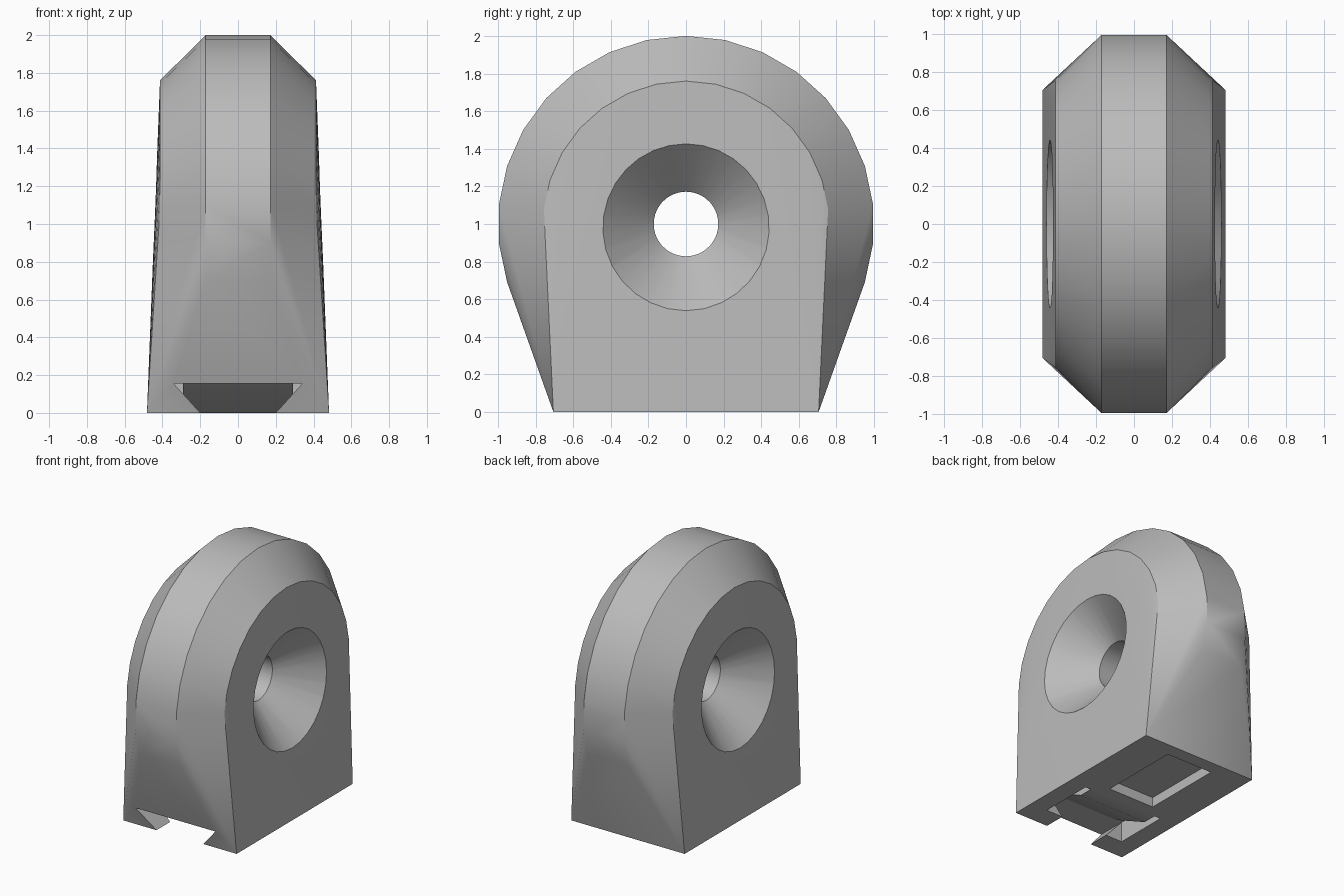
import bpy, bmesh, math
from mathutils import Vector

cube = bpy.data.objects.get("Cube")
if cube:
    bpy.data.objects.remove(cube, do_unlink=True)

SEGS = 30
AXLE_Z = 1.0

grey = bpy.data.materials.new("plain grey")
grey.use_nodes = True
colour = (0.5, 0.5, 0.5, 1)
grey.diffuse_color = colour
grey.node_tree.nodes["Principled BSDF"].inputs["Base Color"].default_value = colour


def ring(bm, x, r):
    """Circle of vertices around the x axis, starting at the top."""
    angles = [2 * math.pi * i / SEGS for i in range(SEGS)]
    return [bm.verts.new((x, r * math.sin(a), AXLE_Z + r * math.cos(a))) for a in angles]


def finish(bm, name):
    bmesh.ops.recalc_face_normals(bm, faces=bm.faces[:])
    mesh = bpy.data.meshes.new(name)
    bm.to_mesh(mesh)
    bm.free()
    obj = bpy.data.objects.new(name, mesh)
    bpy.context.collection.objects.link(obj)
    mesh.materials.append(grey)
    return obj


def lathe(name, profile):
    """Closed solid of (x, radius) rings around the axle."""
    bm = bmesh.new()
    rings = [ring(bm, x, r) for x, r in profile]
    for a, b in zip(rings, rings[1:]):
        for i in range(SEGS):
            j = (i + 1) % SEGS
            bm.faces.new((a[i], a[j], b[j], b[i]))
    bm.faces.new(rings[0])
    bm.faces.new(rings[-1])
    return finish(bm, name)


def prism(name, outline, offset):
    """Extrude a flat outline along an offset."""
    bm = bmesh.new()
    base = bm.faces.new([bm.verts.new(p) for p in outline])
    out = bmesh.ops.extrude_face_region(bm, geom=[base])
    moved = [v for v in out["geom"] if isinstance(v, bmesh.types.BMVert)]
    bmesh.ops.translate(bm, verts=moved, vec=Vector(offset))
    return finish(bm, name)


def cut(obj, cutter):
    bpy.context.view_layer.objects.active = obj
    mod = obj.modifiers.new("cut", 'BOOLEAN')
    mod.operation = 'DIFFERENCE'
    mod.solver = 'EXACT'
    mod.object = cutter
    bpy.ops.object.modifier_apply(modifier=mod.name)
    bpy.data.objects.remove(cutter, do_unlink=True)


# Body: hull of a chamfered wheel and a rectangular foot
bm = bmesh.new()
for side in (-1, 1):
    ring(bm, side * 0.172, 1.0)
    ring(bm, side * 0.413, 0.76)
    for y in (-0.705, 0.705):
        bm.verts.new((side * 0.482, y, 0))
hull = bmesh.ops.convex_hull(bm, input=bm.verts[:])
unused = {v for v in hull["geom_interior"] + hull["geom_unused"]
          if isinstance(v, bmesh.types.BMVert)}
bmesh.ops.delete(bm, geom=[v for v in unused if v.is_valid], context='VERTS')
body = finish(bm, "body")

# Through hole, countersunk on both sides
cut(body, lathe("hole_cutter", [(-0.6, 0.6), (-0.172, 0.172), (0.172, 0.172), (0.6, 0.6)]))

# Dovetail mouth at the front of the foot
mouth = [(-0.195, -0.9, -0.005), (0.195, -0.9, -0.005), (0.34, -0.9, 0.155), (-0.34, -0.9, 0.155)]
cut(body, prism("mouth_cutter", mouth, (0, 0.5, 0)))


def pocket(x, y0, y1, depth):
    outline = [(-x, y0, -0.1), (x, y0, -0.1), (x, y1, -0.1), (-x, y1, -0.1)]
    cut(body, prism("pocket_cutter", outline, (0, 0, depth + 0.1)))


# Wide entry pocket and shallow rear pocket in the underside
pocket(0.34, -0.54, -0.12, 0.155)
pocket(0.195, -0.03, 0.6, 0.075)

# Ramp inside the entry pocket
ramp = prism("snap_ramp", [(-0.29, -0.54, 0.156), (-0.29, -0.23, 0.002),
                           (-0.29, -0.11, 0.002), (-0.29, -0.11, 0.156)], (0.58, 0, 0))

# Smooth curves, crisp edges
for obj in (body, ramp):
    bpy.ops.object.select_all(action='DESELECT')
    obj.select_set(True)
    bpy.context.view_layer.objects.active = obj
    bpy.ops.object.shade_smooth_by_angle(angle=math.radians(30))
